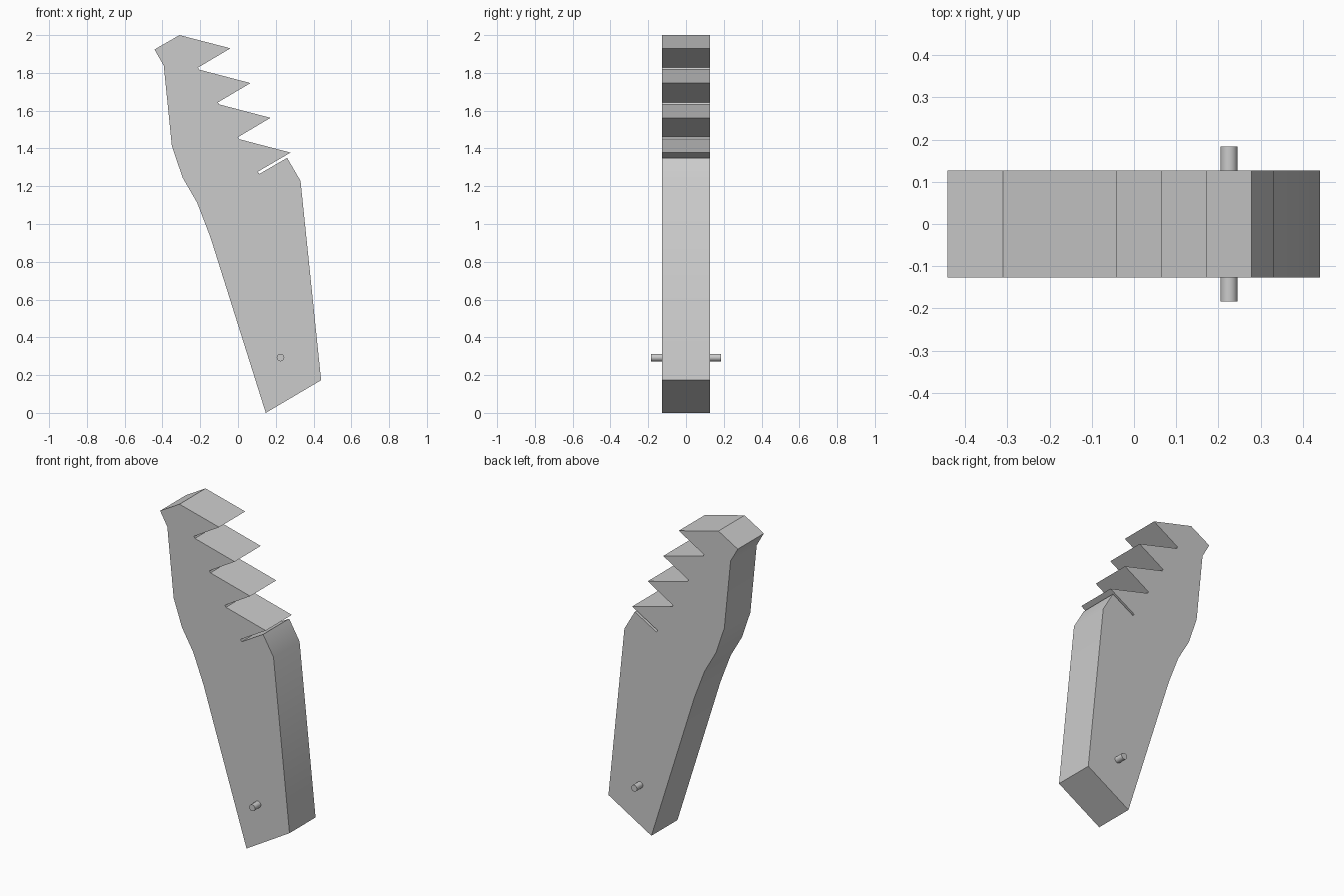
import bpy, bmesh, math

cube = bpy.data.objects.get("Cube")
if cube:
    bpy.data.objects.remove(cube, do_unlink=True)

HALF_DEPTH = 0.127
PIN_REACH = 0.184

grey = bpy.data.materials.new("plain grey")
grey.use_nodes = True
colour = (0.6, 0.6, 0.6, 1)
grey.diffuse_color = colour
grey.node_tree.nodes["Principled BSDF"].inputs["Base Color"].default_value = colour


def finish(obj, name):
    obj.name = name
    obj.data.materials.append(grey)
    bpy.ops.object.select_all(action="DESELECT")
    obj.select_set(True)
    bpy.context.view_layer.objects.active = obj
    bpy.ops.object.shade_smooth_by_angle(angle=math.radians(30))


# Jaw outline in x and z: base, front edge, narrow slot
outline = [(0.147, 0), (0.44, 0.173), (0.331, 1.228), (0.26, 1.35),
           (0.113, 1.265), (0.105, 1.277), (0.278, 1.378)]
# Repeating saw teeth, each a notch floor followed by a tip
for i in range(3):
    x, z = -0.106 * i, 0.184 * i
    outline += [(0.007 + x, 1.449 + z), (x, 1.46 + z), (0.172 + x, 1.562 + z)]
# Crown and stepped back edge
outline += [(-0.31, 2), (-0.442, 1.924), (-0.393, 1.838), (-0.35, 1.412),
            (-0.293, 1.245), (-0.216, 1.112), (-0.146, 0.93)]

bm = bmesh.new()
face = bm.faces.new([bm.verts.new((x, -HALF_DEPTH, z)) for x, z in outline])
side = bmesh.ops.extrude_face_region(bm, geom=[face])
moved = [v for v in side["geom"] if isinstance(v, bmesh.types.BMVert)]
bmesh.ops.translate(bm, verts=moved, vec=(0, 2 * HALF_DEPTH, 0))
bmesh.ops.recalc_face_normals(bm, faces=bm.faces)
mesh = bpy.data.meshes.new("toothed_jaw")
bm.to_mesh(mesh)
bm.free()
jaw = bpy.data.objects.new("toothed_jaw", mesh)
bpy.context.collection.objects.link(jaw)
finish(jaw, "toothed_jaw")

# Pivot pin through the base
bpy.ops.mesh.primitive_cylinder_add(vertices=24, radius=0.02, depth=2 * PIN_REACH,
                                    location=(0.225, 0, 0.293),
                                    rotation=(math.pi / 2, 0, 0))
finish(bpy.context.object, "pivot_pin")
